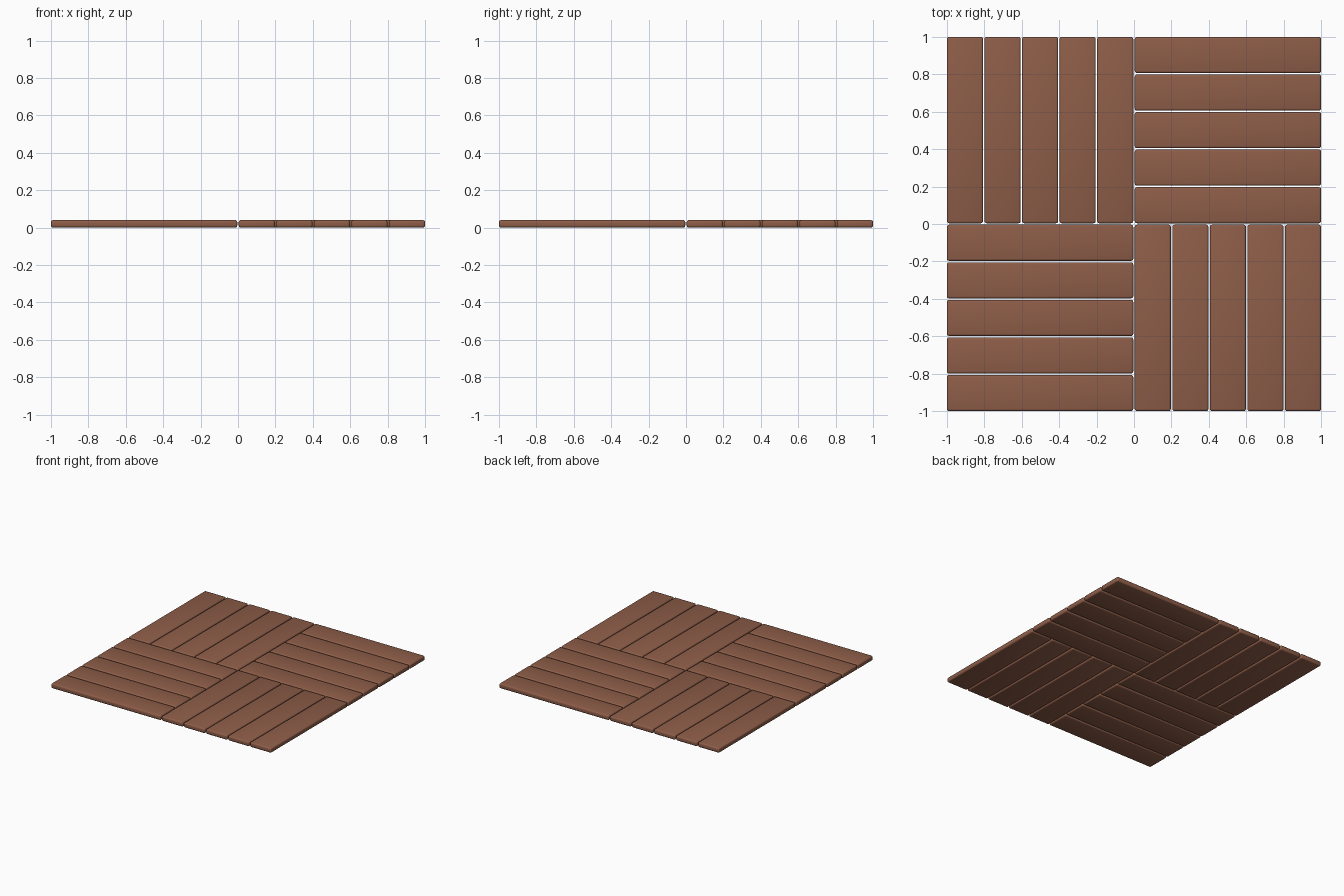
import bpy

if "Cube" in bpy.data.objects:
    bpy.data.objects.remove(bpy.data.objects["Cube"])

GAP = 0.008
PITCH = (2 + GAP) / 10          # plank spacing, ten planks across
WIDTH = PITCH - GAP
LENGTH = 5 * PITCH - GAP
THICK = 0.04

wood = bpy.data.materials.new("brown_wood")
wood.diffuse_color = (0.27, 0.11, 0.065, 1)
wood.use_nodes = True
wood.node_tree.nodes["Principled BSDF"].inputs["Base Color"].default_value = wood.diffuse_color


def plank(name, x, y, sx, sy):
    """Rounded plank with its lower left corner at x, y."""
    bpy.ops.mesh.primitive_cube_add(size=1, location=(x + sx / 2, y + sy / 2, THICK / 2))
    ob = bpy.context.object
    ob.name = name
    ob.scale = (sx, sy, THICK)
    bpy.ops.object.transform_apply(location=False, rotation=False, scale=True)
    ob.data.materials.append(wood)
    bevel = ob.modifiers.new("rounded_edges", "BEVEL")
    bevel.width = 0.011
    bevel.segments = 3
    bpy.ops.object.modifier_apply(modifier=bevel.name)
    bpy.ops.object.shade_smooth_by_angle(angle=0.6)


# Four square blocks of five planks, alternating direction
for col in range(2):
    for row in range(2):
        x0 = -1 + col * 5 * PITCH
        y0 = -1 + row * 5 * PITCH
        for i in range(5):
            if col == row:
                plank("plank_across", x0, y0 + i * PITCH, LENGTH, WIDTH)
            else:
                plank("plank_lengthwise", x0 + i * PITCH, y0, WIDTH, LENGTH)
